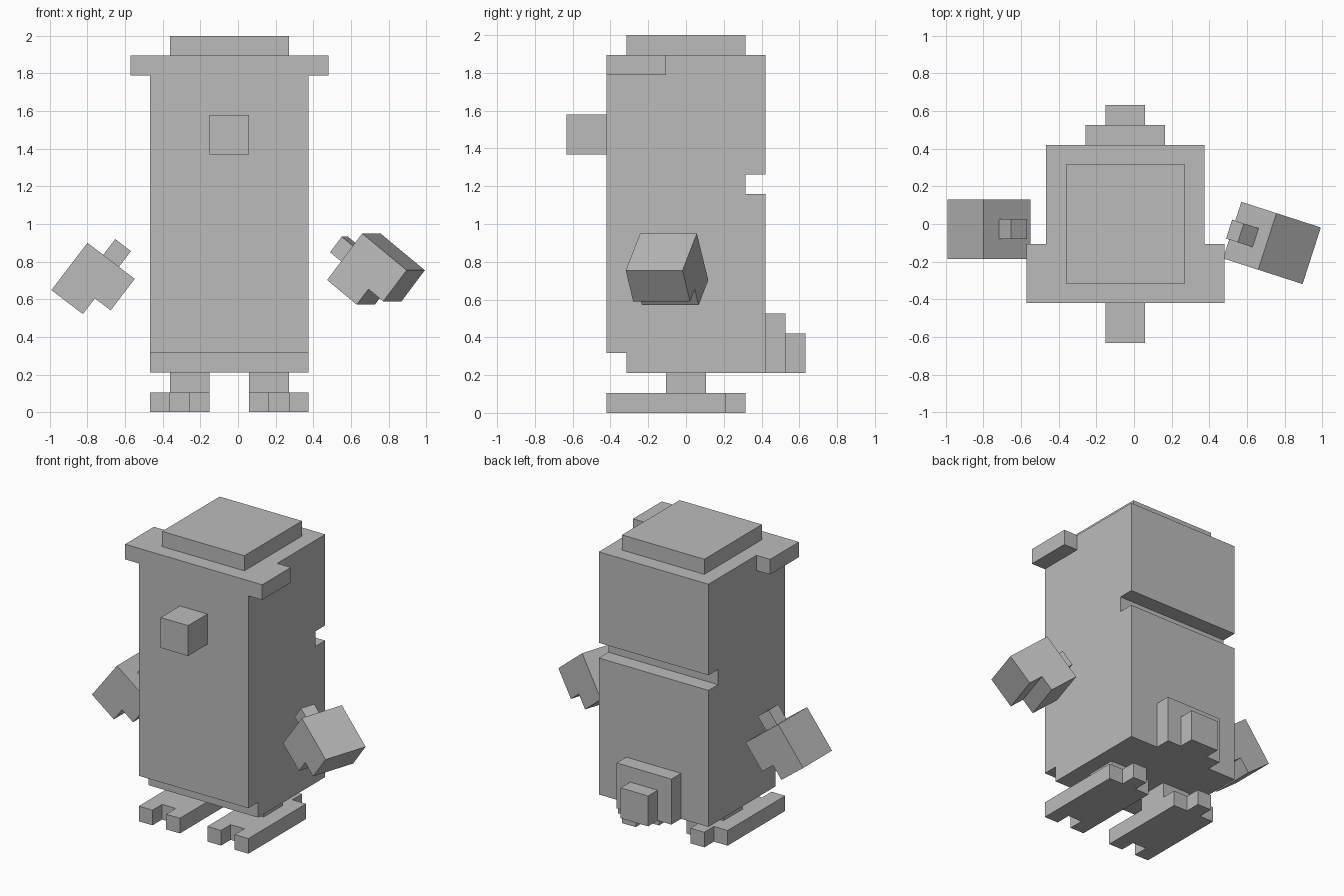
import bpy
import bmesh
from mathutils import Vector

cube = bpy.data.objects.get("Cube")
if cube:
    bpy.data.objects.remove(cube, do_unlink=True)

U = 2 / 19           # one block
CX = -0.046          # middle of the body

grey = bpy.data.materials.new("plain_grey")
grey.use_nodes = True
colour = (0.5, 0.5, 0.5, 1)
grey.diffuse_color = colour
grey.node_tree.nodes["Principled BSDF"].inputs["Base Color"].default_value = colour

X, Y, Z = Vector((1, 0, 0)), Vector((0, 1, 0)), Vector((0, 0, 1))
BASE = Vector((CX, 0, 0))


def prism(name, outline, start, end, a=X, b=Y, c=Z, origin=BASE):
    """Extrude an outline, in blocks along a and b, from start to end along c."""
    bm = bmesh.new()
    verts = [bm.verts.new(origin + U * (p * a + q * b + start * c)) for p, q in outline]
    face = bm.faces.new(verts)
    grown = bmesh.ops.extrude_face_region(bm, geom=[face])
    moved = [g for g in grown["geom"] if isinstance(g, bmesh.types.BMVert)]
    bmesh.ops.translate(bm, verts=moved, vec=c * U * (end - start))
    bmesh.ops.recalc_face_normals(bm, faces=bm.faces)
    mesh = bpy.data.meshes.new(name)
    bm.to_mesh(mesh)
    bm.free()
    mesh.materials.append(grey)
    obj = bpy.data.objects.new(name, mesh)
    bpy.context.collection.objects.link(obj)


def box(name, x, y, z):
    prism(name, [(x[0], y[0]), (x[1], y[0]), (x[1], y[1]), (x[0], y[1])], *z)


# Body: side profile with a chin step in front and a groove across the back
body = [(-3, 2), (4, 2), (4, 11), (3, 11), (3, 12), (4, 12),
        (4, 18), (-4, 18), (-4, 3), (-3, 3)]
prism("body", body, -4, 4, Y, Z, X)
box("cap", (-3, 3), (-3, 3), (18, 19))
box("nose", (-1, 1), (-6, -4), (13, 15))
box("tail_base", (-2, 2), (4, 5), (2, 5))
box("tail_tip", (-1, 1), (5, 6), (2, 4))

# Paired brow tabs, legs and feet with a toe gap and a heel spur
foot = [(-1.5, -4), (-.5, -4), (-.5, -3), (.5, -3), (.5, -4), (1.5, -4),
        (1.5, 2), (.5, 2), (.5, 3), (-.5, 3), (-.5, 2), (-1.5, 2)]
for side, s in (("right", -1), ("left", 1)):
    box(side + "_brow_tab", sorted((4 * s, 5 * s)), (-4, -1), (17, 18))
    box(side + "_leg", sorted((s, 3 * s)), (-1, 1), (1, 2))
    prism(side + "_foot", [(p + 2.5 * s, q) for p, q in foot], 0, 1)

# Floating hands: notched block with a small wrist stub, each in its own frame
hand = [(0, 0), (3, 0), (3, 2), (2, 2), (2, 3), (0, 3)]
stub = [(1, 0), (1, -1), (2, -1), (2, 0)]
out = Vector((.952, -.307, 0))
frames = {
    "right": (Vector((-.80, -.185, .90)),
              Vector((.795, 0, -.607)), Vector((-.607, 0, -.795)), Y),
    "left": (Vector((.66, -.243, .95)),
             -.62 * out - .785 * Z, .785 * out - .62 * Z, Vector((.307, .952, 0))),
}
for side, (top, inward, outward, depth) in frames.items():
    prism(side + "_hand", hand, 0, 3, inward, outward, depth, top)
    prism(side + "_wrist", stub, 1, 2, inward, outward, depth, top)
